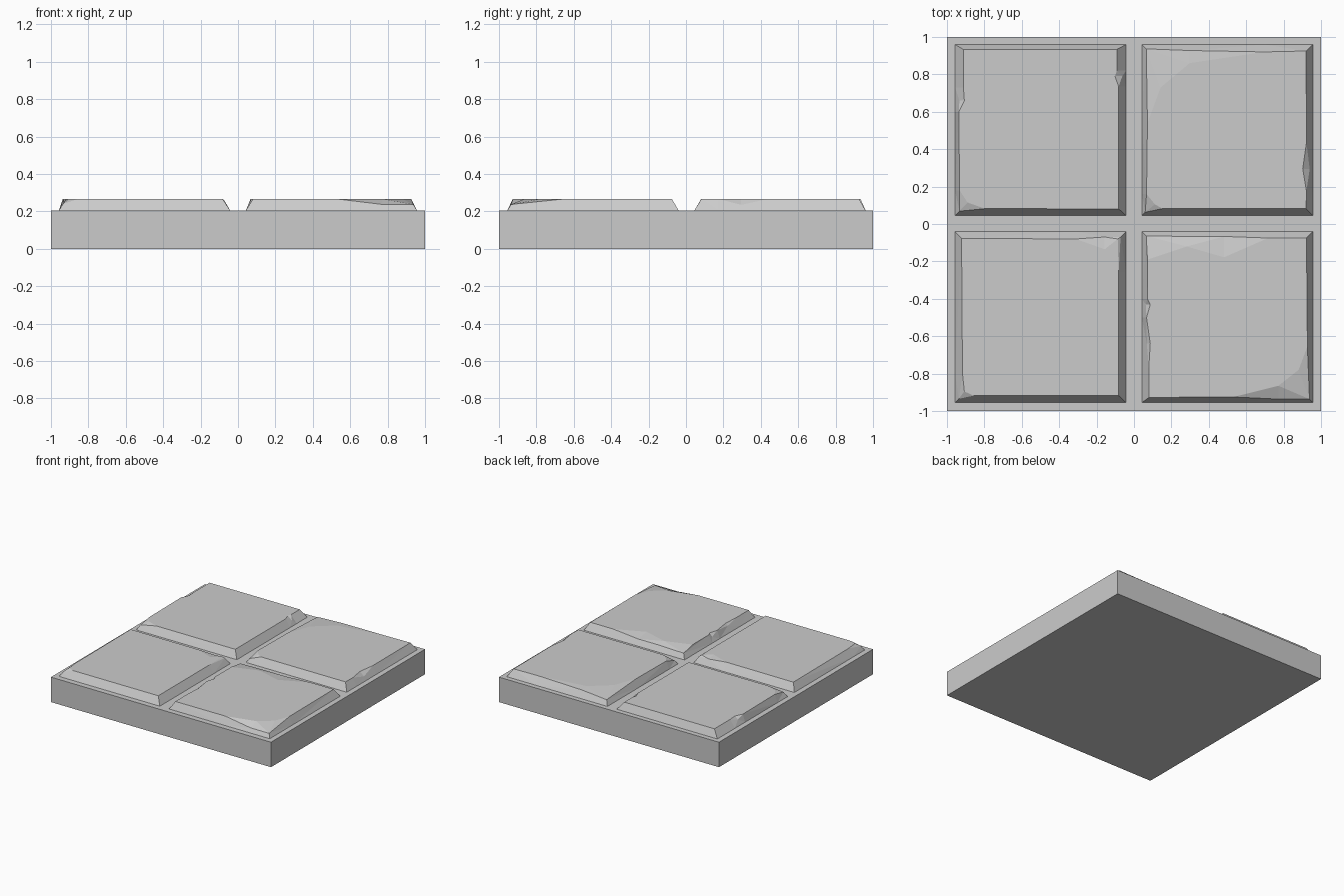
import bpy, bmesh
from mathutils import Vector

if "Cube" in bpy.data.objects:
    bpy.data.objects.remove(bpy.data.objects["Cube"])

BASE, T = 0.205, 0.266      # slab top, tile top
SIZE, SLOPE = 0.915, 0.036  # tile width, normal bevel run


def make_object(name, bm):
    bmesh.ops.recalc_face_normals(bm, faces=bm.faces)
    mesh = bpy.data.meshes.new(name)
    bm.to_mesh(mesh)
    bm.free()
    ob = bpy.data.objects.new(name, mesh)
    bpy.context.collection.objects.link(ob)
    return ob


def side_point(side, t, inset, z, ox, oy):
    # sides run counter-clockwise: front, right, back, left
    x, y = [(t, inset), (SIZE - inset, t), (SIZE - t, SIZE - inset), (inset, SIZE - t)][side]
    return Vector((ox + x, oy + y, z))


def tile(name, ox, oy, sides):
    """Each side lists (distance along, top inset, rim height); its first entry is the corner."""
    bm = bmesh.new()
    rings = []
    for s, pts in enumerate(sides):
        for i, (t, inset, z) in enumerate(pts):
            top = side_point(s, t, inset, T, ox, oy)
            bt = 0 if i == 0 else t
            base = side_point(s, bt, 0, BASE, ox, oy)
            run = SLOPE * (z - BASE) / (T - BASE)
            rim = side_point(s, run if i == 0 else t, run, z, ox, oy) if z < T else top
            rings.append([bm.verts.new(p) for p in (base, rim, top)])
    n = len(rings)
    for i in range(n):
        a, b = rings[i], rings[(i + 1) % n]
        for k in (0, 1):
            bm.faces.new((a[k], b[k], b[k + 1], a[k + 1]))
    bm.faces.new([r[2] for r in rings])
    bm.faces.new([r[0] for r in reversed(rings)])
    bmesh.ops.remove_doubles(bm, verts=bm.verts, dist=0.0005)
    bmesh.ops.triangulate(bm, faces=[f for f in bm.faces if len(f.verts) == 4])
    make_object(name, bm)


# Slab under the tiles
bm = bmesh.new()
bmesh.ops.create_cube(bm, size=1)
for v in bm.verts:
    v.co = Vector((v.co.x * 2, v.co.y * 2, (v.co.z + 0.5) * BASE))
make_object("floor_slab", bm)

# Four chipped stone tiles
tile("tile_back_left", -0.957, 0.045, [
    [(.067, .07, .245), (.16, .037, T)],
    [(.036, .04, T), (.69, .04, T), (.745, .06, .24), (.775, .05, T)],
    [(.05, .027, T)],
    [(.027, .045, T), (.23, .045, T), (.30, .05, .245), (.36, .02, T), (.78, .025, T)],
])
tile("tile_back_right", 0.042, 0.045, [
    [(.07, .06, .235), (.11, .037, T)],
    [(.037, .037, T), (.13, .035, T), (.25, .055, .235), (.39, .035, T)],
    [(.037, .035, T), (.26, .04, T), (.66, .10, .26)],
    [(.23, .10, .245), (.42, .03, T), (.80, .025, T)],
])
tile("tile_front_left", -0.957, -0.955, [
    [(.05, .06, .24), (.10, .037, T)],
    [(.037, .04, T), (.70, .04, T)],
    [(.045, .04, .255), (.115, .095, .255), (.27, .04, T)],
    [(.037, .035, T), (.76, .04, T)],
])
tile("tile_front_right", 0.042, -0.955, [
    [(.038, .028, T), (.49, .03, T), (.73, .09, .237)],
    [(.175, .077, .237), (.30, .03, T)],
    [(.035, .035, T), (.24, .035, T), (.475, .138, .25), (.675, .08, .25)],
    [(.15, .03, .245), (.36, .03, T), (.39, .045, .24), (.46, .025, T),
     (.60, .045, .25), (.73, .037, T)],
])
